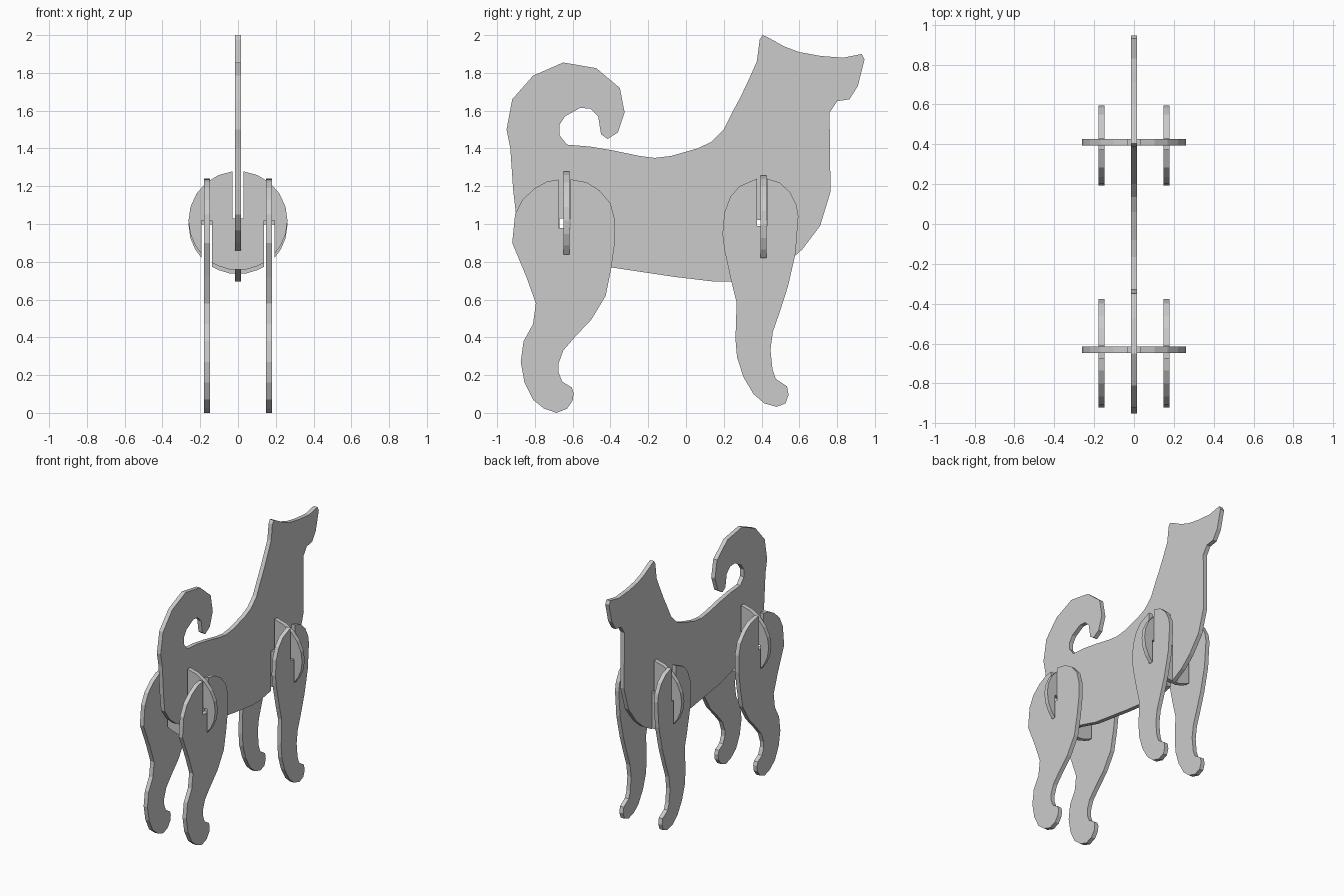
import bpy, bmesh, math

T = 0.032  # sheet thickness


def sheet(name, pts, to3d, axis, offset):
    """Flat outline extruded by T along axis, centred at offset on that axis."""
    bm = bmesh.new()
    face = bm.faces.new([bm.verts.new(to3d(a, b)) for a, b in pts])
    ext = bmesh.ops.extrude_face_region(bm, geom=[face])
    verts = [g for g in ext["geom"] if isinstance(g, bmesh.types.BMVert)]
    bmesh.ops.translate(bm, verts=verts, vec=[T * c for c in axis])
    bmesh.ops.translate(bm, verts=bm.verts, vec=[(offset - T / 2) * c for c in axis])
    bmesh.ops.recalc_face_normals(bm, faces=bm.faces)
    me = bpy.data.meshes.new(name)
    bm.to_mesh(me)
    bm.free()
    ob = bpy.data.objects.new(name, me)
    bpy.context.collection.objects.link(ob)
    return ob


def side_sheet(name, pts, x):
    return sheet(name, pts, lambda y, z: (0, y, z), (1, 0, 0), x)


# Body with head, curled tail and two slots open at the belly (y, z)
body = [
    (0.405, 2.0), (0.43, 1.99), (0.52, 1.94), (0.60, 1.91), (0.71, 1.89), (0.83, 1.88),
    (0.93, 1.90), (0.945, 1.87), (0.91, 1.73), (0.865, 1.66), (0.80, 1.65), (0.76, 1.59),
    (0.765, 1.17), (0.71, 0.99), (0.615, 0.865), (0.53, 0.79),
    (0.43, 0.735), (0.43, 1.02), (0.375, 1.02), (0.375, 0.72),
    (0.235, 0.695), (0.15, 0.695), (-0.06, 0.72), (-0.395, 0.77),
    (-0.612, 0.835), (-0.612, 1.03), (-0.67, 1.03), (-0.67, 0.86),
    (-0.76, 0.90), (-0.84, 0.965), (-0.90, 1.05),
    (-0.915, 1.18), (-0.93, 1.40), (-0.95, 1.50), (-0.92, 1.66), (-0.81, 1.785),
    (-0.65, 1.855), (-0.475, 1.825), (-0.35, 1.72), (-0.325, 1.59), (-0.36, 1.485),
    (-0.415, 1.45), (-0.45, 1.475), (-0.465, 1.57), (-0.505, 1.61), (-0.56, 1.615),
    (-0.64, 1.57), (-0.67, 1.525), (-0.67, 1.47), (-0.63, 1.42), (-0.51, 1.41),
    (-0.39, 1.39), (-0.245, 1.36), (-0.165, 1.35), (-0.08, 1.36), (0.06, 1.40),
    (0.135, 1.435), (0.20, 1.50), (0.255, 1.61), (0.29, 1.675), (0.335, 1.77),
    (0.375, 1.86), (0.39, 1.975)]
side_sheet("body", body, 0)

# Legs, each with a slot open at the top (y, z)
hind_leg = [
    (-0.612, 0.98), (-0.612, 1.237), (-0.525, 1.22), (-0.46, 1.18), (-0.40, 1.11),
    (-0.377, 1.025), (-0.377, 0.90), (-0.395, 0.77), (-0.425, 0.62), (-0.50, 0.495),
    (-0.59, 0.40), (-0.65, 0.33), (-0.675, 0.26), (-0.675, 0.215), (-0.655, 0.165),
    (-0.605, 0.135), (-0.595, 0.105), (-0.60, 0.065), (-0.63, 0.022), (-0.685, 0.0),
    (-0.75, 0.022), (-0.81, 0.07), (-0.855, 0.16), (-0.875, 0.27), (-0.86, 0.38),
    (-0.81, 0.47), (-0.795, 0.58), (-0.845, 0.72), (-0.92, 0.90), (-0.905, 1.05),
    (-0.865, 1.13), (-0.80, 1.19), (-0.735, 1.225), (-0.675, 1.235), (-0.675, 0.98)]
fore_leg = [
    (0.43, 0.99), (0.43, 1.24), (0.495, 1.22), (0.55, 1.17), (0.585, 1.10),
    (0.595, 1.04), (0.58, 0.845), (0.54, 0.67), (0.495, 0.53), (0.46, 0.43),
    (0.447, 0.335), (0.458, 0.23), (0.475, 0.18), (0.535, 0.14), (0.543, 0.095),
    (0.527, 0.05), (0.48, 0.032), (0.415, 0.05), (0.357, 0.10), (0.304, 0.19),
    (0.27, 0.295), (0.262, 0.39), (0.268, 0.585), (0.24, 0.695), (0.203, 0.865),
    (0.193, 0.945), (0.203, 1.06), (0.235, 1.145), (0.283, 1.20), (0.375, 1.24),
    (0.375, 0.99)]
for side, x in (("left", -0.163), ("right", 0.163)):
    side_sheet("hind_leg_" + side, hind_leg, x)
    side_sheet("fore_leg_" + side, fore_leg, x)

# Round cross plates: body slot open at the top, leg slots open at the bottom
R = 0.262


def rim(x, s):
    return (x, s * math.sqrt(R * R - x * x))


def arc(*degrees):
    return [(R * math.cos(math.radians(d)), R * math.sin(math.radians(d))) for d in degrees]


half = ([(0.03, 0.012), rim(0.03, 1)] + arc(67, 50, 33, 16, 0, -16, -30)
        + [rim(0.192, -1), (0.192, 0.0), (0.137, 0.0), rim(0.137, -1)]
        + arc(-67, -80))
plate = half + [(-x, z) for x, z in reversed(half)]
for name, y, zc in (("hind_cross_plate", -0.632, 1.018), ("fore_cross_plate", 0.41, 0.997)):
    sheet(name, [(x, z + zc) for x, z in plate], lambda x, z: (x, 0, z), (0, 1, 0), y)
